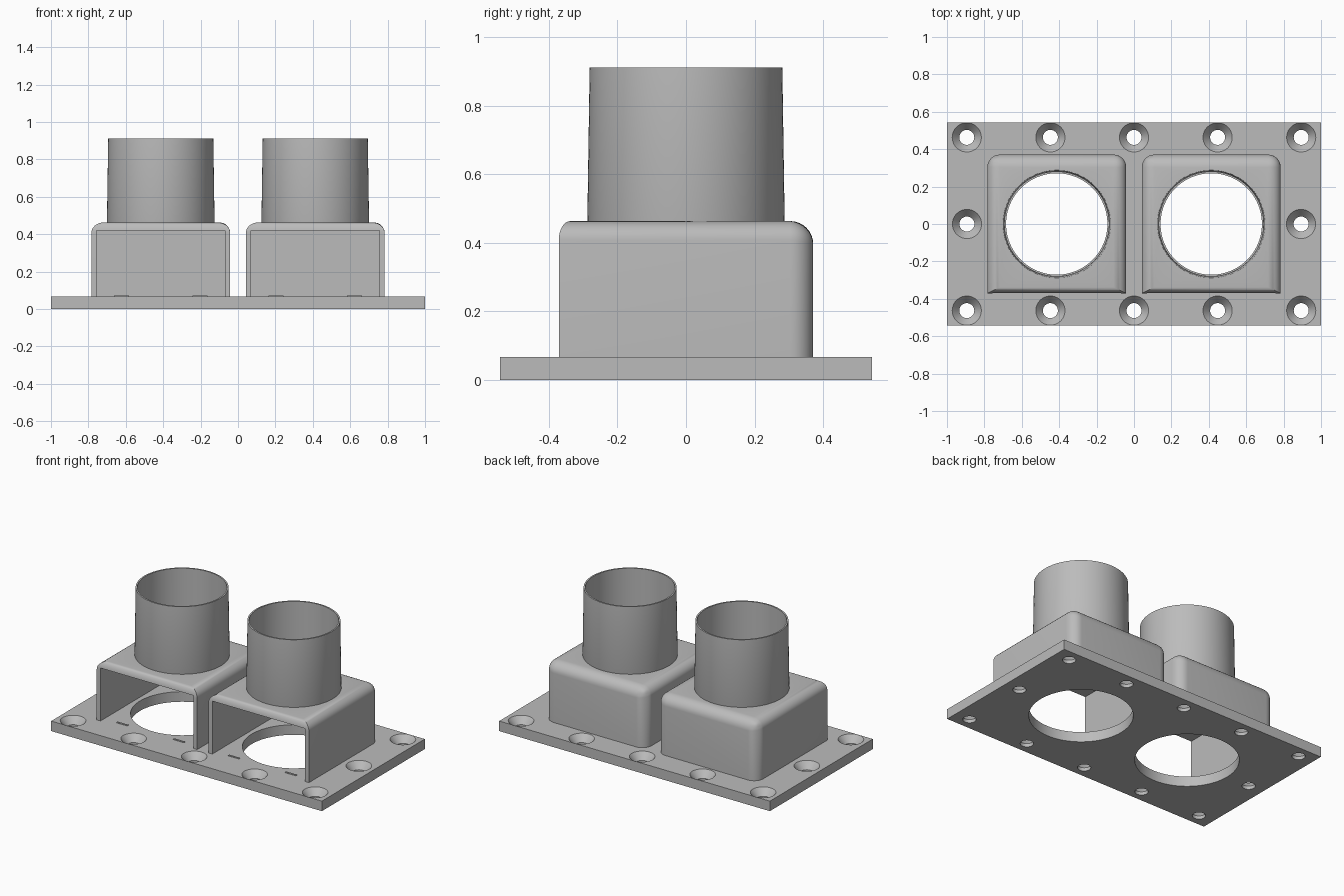
import bpy, bmesh, math
from mathutils import Matrix, Vector

cube = bpy.data.objects.get("Cube")
if cube:
    bpy.data.objects.remove(cube, do_unlink=True)

grey = bpy.data.materials.new("plain grey")
grey.use_nodes = True
COLOUR = (0.5, 0.5, 0.5, 1)
grey.diffuse_color = COLOUR
for node in grey.node_tree.nodes:
    if node.type == "BSDF_PRINCIPLED":
        node.inputs["Base Color"].default_value = COLOUR

PLATE_TOP, BOX_TOP, TUBE_TOP = 0.067, 0.463, 0.911
HALF_X, HALF_Y = 1.0, 0.543
BOX_HALF, BOX_X = 0.371, 0.413


def make_object(name, bm):
    bmesh.ops.recalc_face_normals(bm, faces=bm.faces)
    mesh = bpy.data.meshes.new(name)
    bm.to_mesh(mesh)
    bm.free()
    mesh.materials.append(grey)
    ob = bpy.data.objects.new(name, mesh)
    bpy.context.collection.objects.link(ob)
    return ob


def add_box(bm, low, high):
    low, high = Vector(low), Vector(high)
    matrix = Matrix.Translation((low + high) / 2) @ Matrix.Diagonal((*(high - low), 1))
    bmesh.ops.create_cube(bm, size=1, matrix=matrix)


def add_lathe(bm, profile, x, y, steps):
    """Sweep an (r, z) profile round a vertical axis; open ends become caps."""
    rings = []
    for r, z in profile:
        angles = [math.tau * i / steps for i in range(steps)]
        rings.append([bm.verts.new((x + r * math.cos(a), y + r * math.sin(a), z)) for a in angles])
    closed = profile[0] == profile[-1]
    if closed:
        for v in rings.pop():
            bm.verts.remove(v)
        rings.append(rings[0])
    else:
        bm.faces.new(rings[0])
        bm.faces.new(rings[-1])
    for a, b in zip(rings, rings[1:]):
        for i in range(steps):
            j = (i + 1) % steps
            bm.faces.new((a[i], a[j], b[j], b[i]))


def activate(ob):
    bpy.ops.object.select_all(action="DESELECT")
    ob.select_set(True)
    bpy.context.view_layer.objects.active = ob


def cut(ob, cutter):
    mod = ob.modifiers.new("cut", "BOOLEAN")
    mod.operation = "DIFFERENCE"
    mod.solver = "EXACT"
    mod.object = cutter
    activate(ob)
    bpy.ops.object.modifier_apply(modifier=mod.name)
    bpy.data.objects.remove(cutter, do_unlink=True)


def smooth(ob):
    activate(ob)
    bpy.ops.object.shade_smooth_by_angle(angle=math.radians(30))


# Base plate with two large bores and twelve countersunk screw holes
bm = bmesh.new()
add_box(bm, (-HALF_X, -HALF_Y, 0), (HALF_X, HALF_Y, PLATE_TOP))
plate = make_object("base_plate", bm)

bm = bmesh.new()
for side in (-1, 1):
    add_lathe(bm, [(0.312, -0.1), (0.312, 0.2)], side * BOX_X, 0, 96)
holes = [(i * 0.447, s * 0.463) for i in range(-2, 3) for s in (-1, 1)]
holes += [(-0.893, 0), (0.893, 0)]
for x, y in holes:
    add_lathe(bm, [(0.04, -0.1), (0.04, 0.022), (0.078, PLATE_TOP), (0.078, 0.2)], x, y, 40)
cut(plate, make_object("plate_cutter", bm))
smooth(plate)


def build_housing(label, x):
    # Rounded box: wide rounding on back and sides, small one on the front top
    bm = bmesh.new()
    add_box(bm, (x - BOX_HALF, -BOX_HALF, PLATE_TOP), (x + BOX_HALF, BOX_HALF, BOX_TOP))
    weight = bm.edges.layers.float.new("bevel_weight_edge")
    for e in bm.edges:
        mid = (e.verts[0].co + e.verts[1].co) / 2
        top, back, front = mid.z > BOX_TOP - 0.01, mid.y > 0.3, mid.y < -0.3
        vertical = abs(e.verts[0].co.z - e.verts[1].co.z) > 0.1
        if top:
            e[weight] = 0.5 if front else 1.0
        elif vertical and back:
            e[weight] = 1.0
    box = make_object(label + "_housing", bm)
    mod = box.modifiers.new("rounding", "BEVEL")
    mod.limit_method = "WEIGHT"
    mod.width = 0.067
    mod.segments = 8
    activate(box)
    bpy.ops.object.modifier_apply(modifier=mod.name)

    # Cavity open to the front, then the bore through the roof
    bm = bmesh.new()
    inner = BOX_HALF - 0.028
    add_box(bm, (x - inner, -0.6, -0.1), (x + inner, inner, 0.42))
    cut(box, make_object("cavity_cutter", bm))
    bm = bmesh.new()
    add_lathe(bm, [(0.275, 0.3), (0.275, 0.6)], x, 0, 96)
    cut(box, make_object("bore_cutter", bm))
    smooth(box)

    # Slightly tapered open tube
    bm = bmesh.new()
    add_lathe(bm, [(0.288, 0.45), (0.281, TUBE_TOP), (0.271, TUBE_TOP),
                   (0.273, 0.42), (0.28, 0.42), (0.288, 0.45)], x, 0, 96)
    smooth(make_object(label + "_tube", bm))

    # Two small retaining ridges behind the opening
    bm = bmesh.new()
    for s in (-1, 1):
        rx = x + s * 0.21
        add_box(bm, (rx - 0.04, -0.337, PLATE_TOP - 0.01), (rx + 0.04, -0.325, PLATE_TOP + 0.004))
    make_object(label + "_ridges", bm)


build_housing("right", -BOX_X)
build_housing("left", BOX_X)
